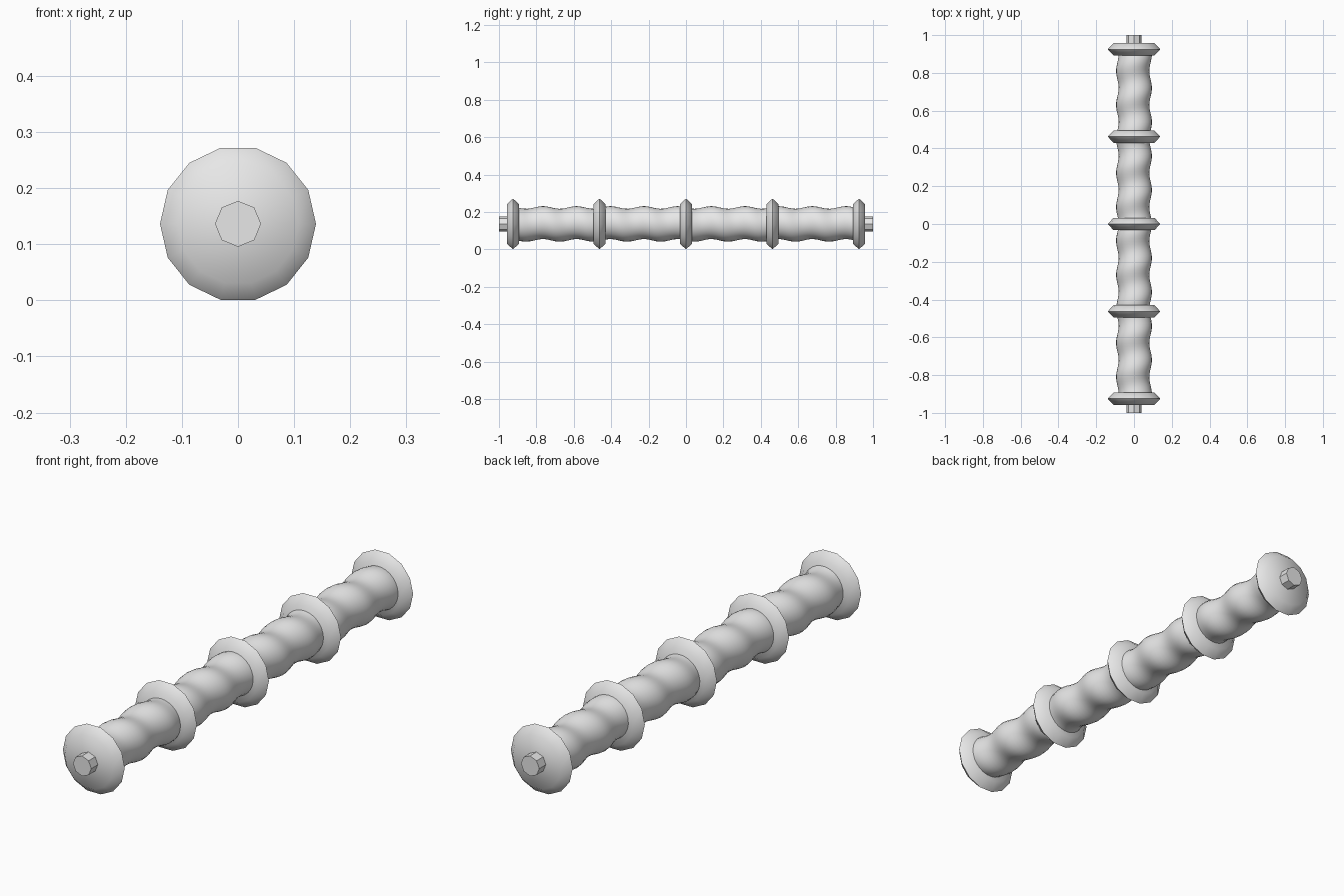
import bpy, bmesh, math

if "Cube" in bpy.data.objects:
    bpy.data.objects.remove(bpy.data.objects["Cube"])

ZC = 0.1363  # height of the central axis

grey = bpy.data.materials.new("light grey")
grey.diffuse_color = (0.8, 0.8, 0.8, 1)
grey.use_nodes = True
grey.node_tree.nodes["Principled BSDF"].inputs["Base Color"].default_value = grey.diffuse_color


def lathe(name, ys, sides, radius, angle):
    """Closed tube along y; radius(y_index, y, theta) gives the surface."""
    bm = bmesh.new()
    rings = []
    for i, y in enumerate(ys):
        ring = []
        for k in range(sides):
            t = 2 * math.pi * k / sides
            r = radius(i, y, t)
            ring.append(bm.verts.new((r * math.cos(t), y, ZC + r * math.sin(t))))
        rings.append(ring)
    for a, b in zip(rings, rings[1:]):
        for k in range(sides):
            n = (k + 1) % sides
            bm.faces.new((a[k], a[n], b[n], b[k]))
    bm.faces.new(rings[0])
    bm.faces.new(rings[-1])
    bmesh.ops.recalc_face_normals(bm, faces=bm.faces)
    me = bpy.data.meshes.new(name)
    bm.to_mesh(me)
    bm.free()
    me.materials.append(grey)
    ob = bpy.data.objects.new(name, me)
    bpy.context.collection.objects.link(ob)
    bpy.ops.object.select_all(action='DESELECT')
    ob.select_set(True)
    bpy.context.view_layer.objects.active = ob
    bpy.ops.object.shade_smooth_by_angle(angle=math.radians(angle))
    return ob


# thin axle poking out of both ends
lathe("axle", [-1, 1], 8, lambda i, y, t: 0.041, 30)

# twisted bar sections and bevelled collars between them
PITCH = 0.18
collars = [-0.925, -0.4625, 0, 0.4625, 0.925]
for n, (a, b) in enumerate(zip(collars, collars[1:])):
    steps = 30
    ys = [a + (b - a) * s / steps for s in range(steps + 1)]
    lathe(f"twisted_bar_{n + 1}", ys, 28,
          lambda i, y, t: 0.088 + 0.007 * math.cos(t + 2 * math.pi * y / PITCH), 60)

profile = [0.108, 0.139, 0.108]
for n, c in enumerate(collars):
    lathe(f"collar_{n + 1}", [c - 0.033, c, c + 0.033], 14,
          lambda i, y, t: profile[i], 60)
